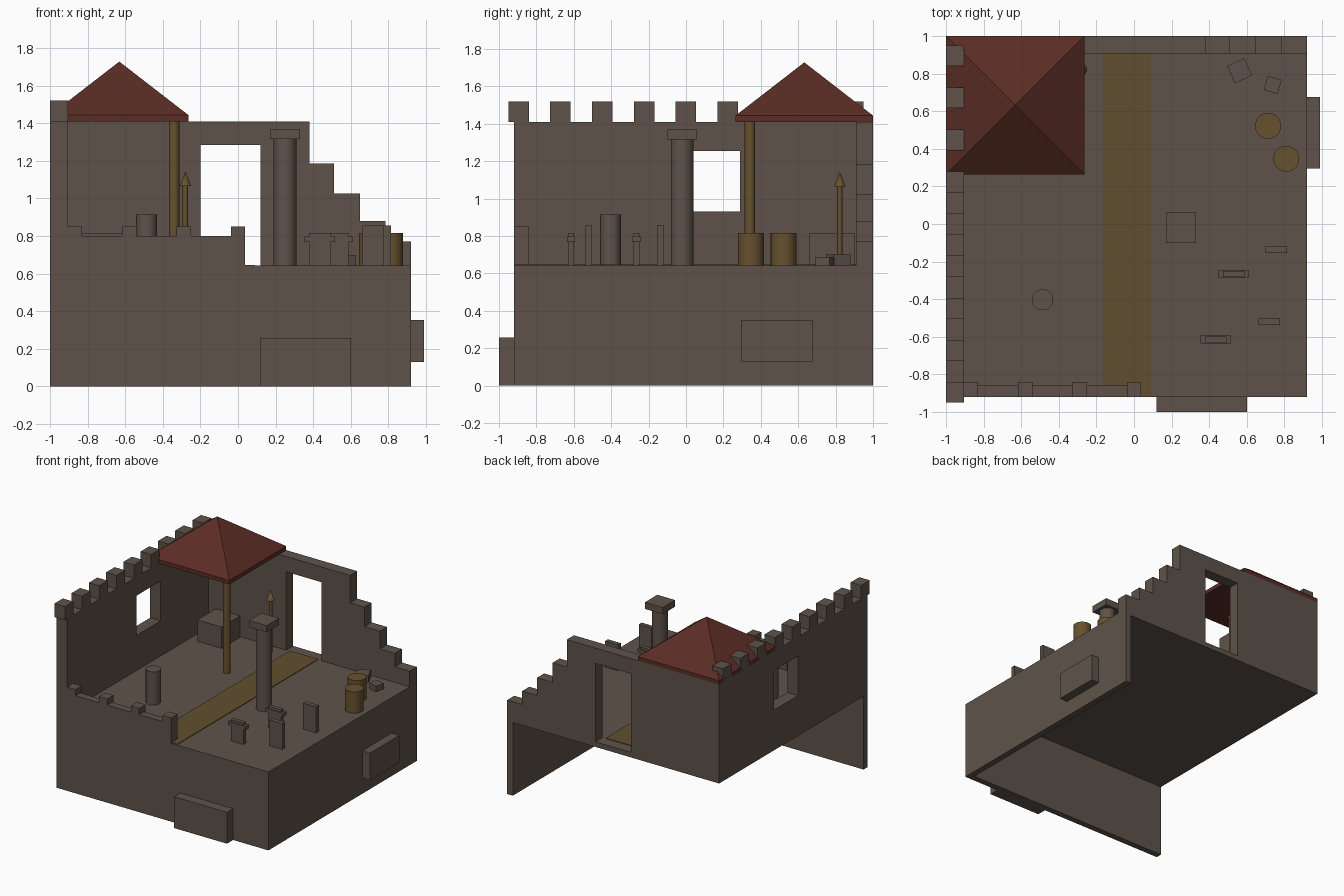
import bpy, bmesh, math
from mathutils import Matrix, Vector

if "Cube" in bpy.data.objects:
    bpy.data.objects.remove(bpy.data.objects["Cube"])


def material(name, rgb):
    m = bpy.data.materials.new(name)
    m.diffuse_color = (*rgb, 1)
    m.use_nodes = True
    m.node_tree.nodes["Principled BSDF"].inputs["Base Color"].default_value = m.diffuse_color
    return m


STONE = material("grey brown stone", (0.112, 0.086, 0.068))
WOOD = material("brown wood", (0.135, 0.082, 0.028))
CARPET = material("ochre path", (0.118, 0.078, 0.028))
ROOF = material("dark red tiles", (0.105, 0.026, 0.018))
FLOOR = 0.642


def finish(name, bm, mat):
    bmesh.ops.recalc_face_normals(bm, faces=bm.faces)
    me = bpy.data.meshes.new(name)
    bm.to_mesh(me)
    bm.free()
    me.materials.append(mat)
    ob = bpy.data.objects.new(name, me)
    bpy.context.collection.objects.link(ob)
    return ob


def box(name, x, y, z, mat=STONE, turn=0):
    """Box from (min, max) pairs, optionally turned about its own vertical axis."""
    bm = bmesh.new()
    centre = Vector([(a + b) / 2 for a, b in (x, y, z)])
    size = Vector([b - a for a, b in (x, y, z)])
    mtx = Matrix.Translation(centre) @ Matrix.Rotation(math.radians(turn), 4, 'Z') @ Matrix.Diagonal((*size, 1))
    bmesh.ops.create_cube(bm, size=1, matrix=mtx)
    return finish(name, bm, mat)


def cylinder(name, x, y, z0, z1, r0, r1=None, mat=STONE, sides=32):
    bm = bmesh.new()
    r1 = r0 if r1 is None else r1
    bmesh.ops.create_cone(bm, cap_ends=True, segments=sides, radius1=r0, radius2=r1, depth=z1 - z0,
                          matrix=Matrix.Translation((x, y, (z0 + z1) / 2)))
    ob = finish(name, bm, mat)
    for p in ob.data.polygons:
        p.use_smooth = abs(p.normal.z) < 0.9
    ob.data.set_sharp_from_angle(angle=math.radians(40))
    return ob


# Platform: floor slab carried by a front and a right wall, open at back and left
box("floor", (-1, 0.92), (-0.92, 1), (0.60, FLOOR))
box("front_base_wall", (-1, 0.92), (-0.92, -0.87), (0, 0.60))
box("right_base_wall", (0.87, 0.92), (-0.87, 1), (0, 0.60))
box("front_block", (0.12, 0.60), (-1, -0.92), (0, 0.257))
box("right_block", (0.92, 0.99), (0.295, 0.675), (0.13, 0.352))
box("path", (-0.165, 0.09), (-0.915, 0.91), (FLOOR, FLOOR + 0.005), CARPET)

# Ruined back wall: stepped outline with the doorway notch, extruded backwards
outline = [(-1, FLOOR), (-0.2, FLOOR), (-0.2, 1.285), (0.12, 1.285), (0.12, FLOOR),
           (0.92, FLOOR), (0.92, 0.77), (0.785, 0.77), (0.785, 0.88), (0.65, 0.88),
           (0.65, 1.025), (0.51, 1.025), (0.51, 1.185), (0.38, 1.185), (0.38, 1.41), (-1, 1.41)]
bm = bmesh.new()
face = bm.faces.new([bm.verts.new((x, 0.908, z)) for x, z in outline])
ext = bmesh.ops.extrude_face_region(bm, geom=[face])
bmesh.ops.translate(bm, vec=(0, 0.092, 0), verts=[v for v in ext["geom"] if isinstance(v, bmesh.types.BMVert)])
finish("back_wall", bm, STONE)

# Left wall with a window, crowned by battlements
wall = box("left_wall", (-1, -0.905), (-0.92, 0.908), (FLOOR, 1.41))
cutter = box("window_cutter", (-1.1, -0.8), (-0.022, 0.29), (0.93, 1.255))
cutter.hide_render = True
cutter.hide_set(True)
cut = wall.modifiers.new("window", 'BOOLEAN')
cut.operation, cut.object, cut.solver = 'DIFFERENCE', cutter, 'EXACT'
for i in range(9):
    y = -0.895 + 0.2237 * i
    box(f"battlement_{i}", (-1, -0.905), (y - 0.055, y + 0.055), (1.41, 1.52))

# Low front parapet with small merlons
box("parapet", (-0.905, 0.038), (-0.92, -0.86), (FLOOR, 0.80))
for i in range(4):
    x = -0.867 + 0.289 * i
    box(f"parapet_merlon_{i}", (x - 0.038, x + 0.038), (-0.92, -0.84), (FLOOR, 0.85))

# Corner roof: thin eave slab, pyramid and post
box("eave", (-1, -0.263), (0.265, 1), (1.41, 1.443), ROOF)
bm = bmesh.new()
bmesh.ops.create_cone(bm, cap_ends=True, segments=4, radius1=0.7365 / math.sqrt(2), radius2=0, depth=0.285,
                      matrix=Matrix.Translation((-0.6315, 0.6325, 1.5855)) @ Matrix.Rotation(math.pi / 4, 4, 'Z'))
finish("roof", bm, ROOF)
cylinder("roof_post", -0.34, 0.342, FLOOR, 1.41, 0.028, mat=WOOD)

# Spear
cylinder("spear_shaft", -0.28, 0.822, FLOOR, 1.07, 0.014, mat=WOOD, sides=16)
cylinder("spear_head", -0.28, 0.822, 1.065, 1.145, 0.03, 0, WOOD, 16)

# Column, stump and chest
cylinder("column", 0.25, -0.02, FLOOR, 1.32, 0.06)
box("column_cap", (0.17, 0.33), (-0.10, 0.06), (1.315, 1.37))
cylinder("column_stump", -0.486, -0.403, FLOOR, 0.915, 0.056)
box("stone_chest", (-0.83, -0.61), (0.66, 0.90), (FLOOR, 0.817))

# Graveyard: two crosses and two slabs
for i, (x, y) in enumerate([(0.435, -0.615), (0.53, -0.265)]):
    box(f"cross_post_{i}", (x - 0.057, x + 0.057), (y - 0.016, y + 0.016), (FLOOR, 0.817))
    box(f"cross_arm_{i}", (x - 0.08, x + 0.08), (y - 0.021, y + 0.021), (0.768, 0.797))
for i, (x, y) in enumerate([(0.72, -0.52), (0.757, -0.136)]):
    box(f"grave_slab_{i}", (x - 0.058, x + 0.058), (y - 0.018, y + 0.018), (FLOOR, 0.855))

# Barrels and rubble
for i, (x, y) in enumerate([(0.713, 0.522), (0.81, 0.347)]):
    cylinder(f"barrel_{i}", x, y, FLOOR, 0.817, 0.069, mat=WOOD)
for i, (x, y, s, h, a) in enumerate([(0.562, 0.815, 0.1, 0.70, 25), (0.738, 0.74, 0.077, 0.688, -16)]):
    box(f"rubble_{i}", (x - s / 2, x + s / 2), (y - s / 2, y + s / 2), (FLOOR, h), STONE, a)
